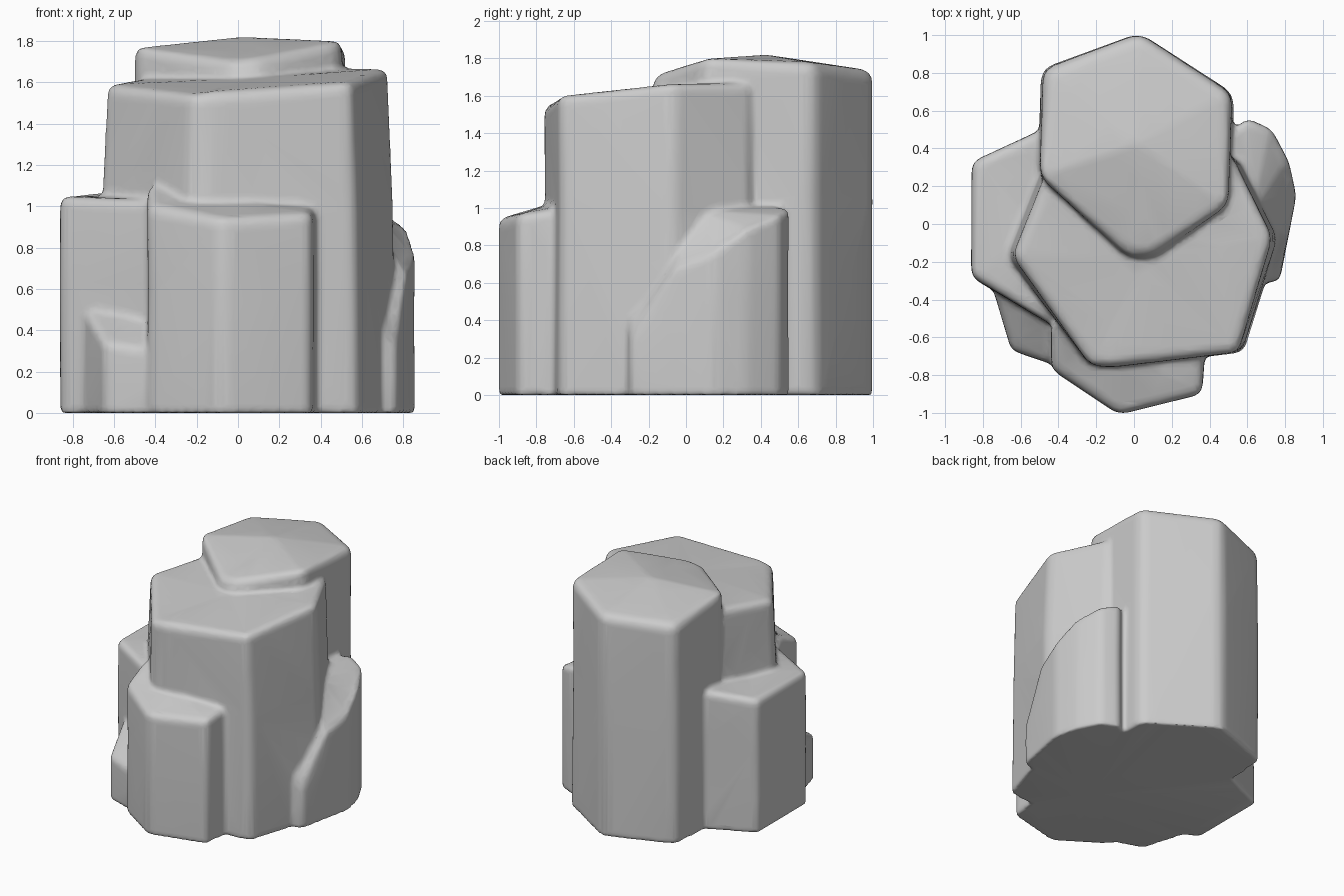
import bpy, bmesh, random

if "Cube" in bpy.data.objects:
    bpy.data.objects.remove(bpy.data.objects["Cube"])

random.seed(4)


def column(name, top, centre_z, flare=(1.0, 1.0), bevel=0.05):
    """Rock pillar: outline points (x, y, top z), rounded upright and top edges."""
    n = len(top)
    cx = sum(p[0] for p in top) / n
    cy = sum(p[1] for p in top) / n
    bm = bmesh.new()
    rings = []
    for t, spread in ((0.0, 1.0), (0.6, 1.0), (1.0, 0.0)):
        ring = []
        for x, y, z in top:
            fx = 1 + (flare[0] - 1) * spread
            fy = 1 + (flare[1] - 1) * spread
            j = random.uniform(-0.02, 0.01) if t == 0.6 else 0
            ring.append(bm.verts.new((cx + (x - cx) * (fx + j),
                                      cy + (y - cy) * (fy + j), z * t)))
        rings.append(ring)
    for lo, hi in zip(rings, rings[1:]):
        for i in range(n):
            k = (i + 1) % n
            bm.faces.new((lo[i], lo[k], hi[k], hi[i]))
    bm.faces.new(rings[0][::-1])
    bm.faces.new(rings[2])
    bmesh.ops.recalc_face_normals(bm, faces=bm.faces)
    mid, base = set(rings[1]), set(rings[0])
    edges = [e for e in bm.edges
             if not (set(e.verts) <= mid or set(e.verts) <= base)]
    bmesh.ops.bevel(bm, geom=edges, offset=bevel, segments=2, profile=0.5,
                    affect='EDGES', clamp_overlap=True)
    # crown of the top
    bm.normal_update()
    cap = max((f for f in bm.faces if f.normal.z > 0.3), key=lambda f: f.calc_area())
    crown = bmesh.ops.poke(bm, faces=[cap])["verts"][0]
    crown.co.z = centre_z
    bmesh.ops.triangulate(bm, faces=bm.faces)
    bmesh.ops.recalc_face_normals(bm, faces=bm.faces)
    me = bpy.data.meshes.new(name)
    bm.to_mesh(me)
    bm.free()
    ob = bpy.data.objects.new(name, me)
    bpy.context.collection.objects.link(ob)
    return ob


# main pillar
rock = column("rock", [
    (-0.64, -0.17, 1.59), (-0.23, -0.75, 1.54), (-0.12, -0.76, 1.54),
    (0.55, -0.68, 1.60), (0.73, -0.07, 1.67), (0.52, 0.36, 1.67),
    (-0.46, 0.28, 1.62)], 1.62, (1.06, 1.0), 0.04)

parts = [
    rock,
    # tall back pillar
    column("back_pillar", [
        (0.03, 1.01, 1.74), (-0.48, 0.82, 1.71), (-0.50, 0.25, 1.79),
        (-0.03, -0.18, 1.70), (0.10, -0.18, 1.70), (0.50, 0.10, 1.82),
        (0.52, 0.69, 1.78)], 1.82, (1.02, 1.0), 0.055),
    # left pillar
    column("left_pillar", [
        (-0.86, 0.33, 1.04), (-0.86, -0.28, 1.05), (-0.41, -0.55, 1.03),
        (-0.2, 0.0, 1.05), (-0.40, 0.54, 1.10)], 1.05, (1.0, 1.0), 0.04),
    # front pillar
    column("front_pillar", [
        (-0.44, -0.52, 1.12), (-0.44, -0.77, 1.00), (-0.08, -1.01, 0.94),
        (0.36, -0.90, 0.97), (0.38, -0.60, 1.01), (0.0, -0.4, 1.10)],
        1.03, (1.0, 1.0), 0.04),
    # right shoulder
    column("right_shoulder", [
        (0.86, 0.15, 0.78), (0.82, 0.33, 0.91), (0.73, 0.50, 0.97),
        (0.60, 0.56, 1.00), (0.40, 0.40, 1.03), (0.40, -0.10, 1.02),
        (0.62, -0.32, 0.52), (0.77, -0.30, 0.30), (0.82, -0.05, 0.64)],
        0.99, (1.0, 1.0), 0.03),
    # low left wedge
    column("low_wedge", [
        (-0.79, -0.20, 0.58), (-0.65, -0.67, 0.34), (-0.38, -0.76, 0.30),
        (-0.25, -0.30, 0.60)], 0.48, (1.0, 1.0), 0.03),
]

# fuse the pillars into one weathered rock
bpy.ops.object.select_all(action='DESELECT')
for ob in parts:
    ob.select_set(True)
bpy.context.view_layer.objects.active = rock
bpy.ops.object.join()

fuse = rock.modifiers.new("fuse", 'REMESH')
fuse.mode = 'VOXEL'
fuse.voxel_size = 0.016
soften = rock.modifiers.new("soften", 'SMOOTH')
soften.factor = 0.5
soften.iterations = 8
simplify = rock.modifiers.new("simplify", 'DECIMATE')
simplify.ratio = 0.06
for m in list(rock.modifiers):
    bpy.ops.object.modifier_apply(modifier=m.name)

# stand it exactly on the ground
low = min(v.co.z for v in rock.data.vertices)
for v in rock.data.vertices:
    v.co.z -= low

bpy.ops.object.shade_smooth_by_angle(angle=0.9)
